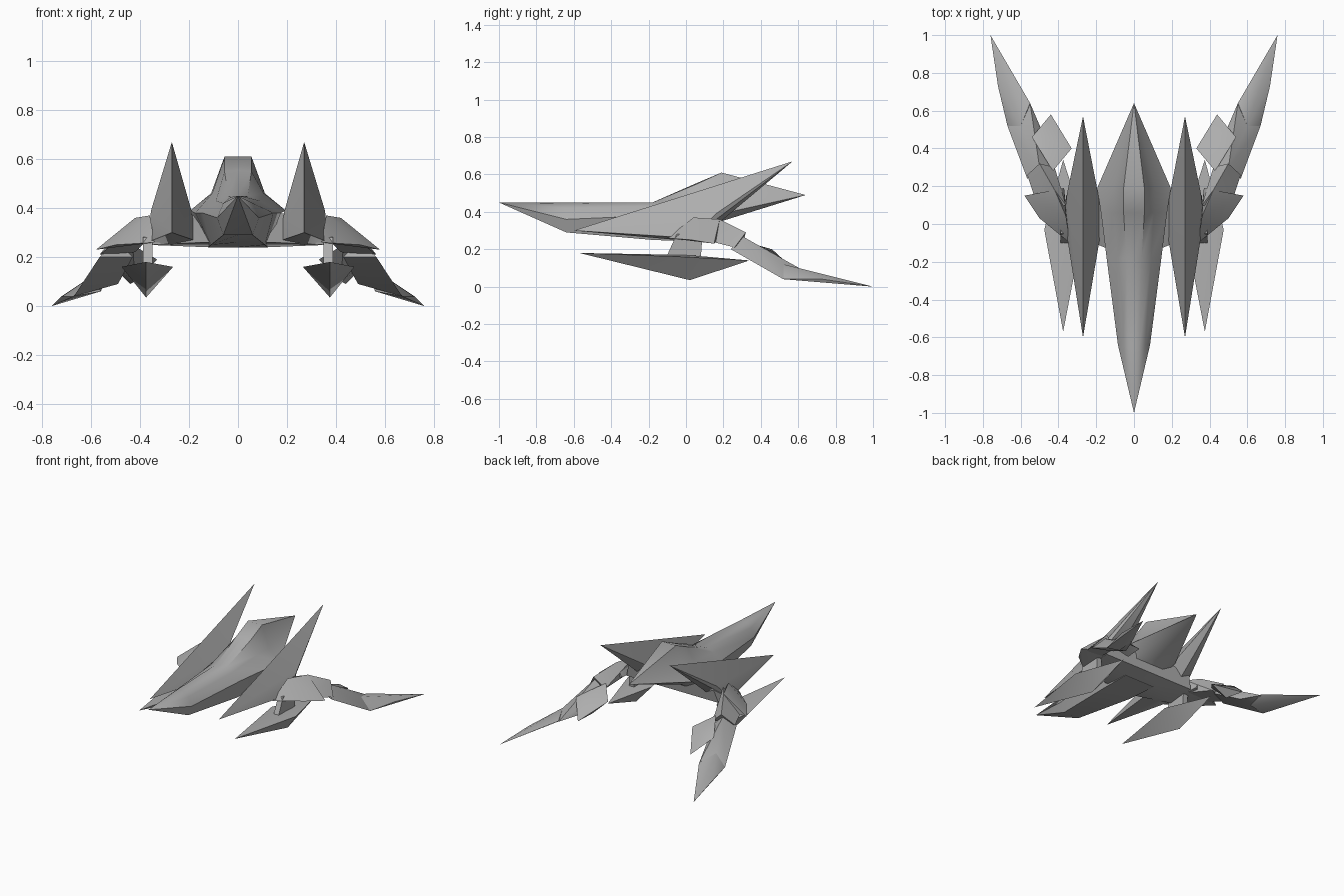
import bpy, bmesh, math

cube = bpy.data.objects.get("Cube")
if cube:
    bpy.data.objects.remove(cube, do_unlink=True)

gray = bpy.data.materials.new("hull gray")
gray.use_nodes = True
color = (0.42, 0.42, 0.42, 1)
gray.diffuse_color = color
gray.node_tree.nodes["Principled BSDF"].inputs["Base Color"].default_value = color


def finish(name, bm, mirrored, angle=40):
    bmesh.ops.recalc_face_normals(bm, faces=bm.faces[:])
    mesh = bpy.data.meshes.new(name)
    bm.to_mesh(mesh)
    bm.free()
    mesh.materials.append(gray)
    mesh.shade_smooth()
    mesh.set_sharp_from_angle(angle=math.radians(angle))
    obj = bpy.data.objects.new(name, mesh)
    bpy.context.collection.objects.link(obj)
    if mirrored:
        mod = obj.modifiers.new("Mirror", 'MIRROR')
        mod.use_mirror_merge = False
    return obj


def shard(name, points, mirrored=True, angle=40):
    """Faceted solid stretched around a few corner points."""
    bm = bmesh.new()
    verts = [bm.verts.new(p) for p in points]
    res = bmesh.ops.convex_hull(bm, input=verts)
    loose = [v for v in bm.verts if not v.link_faces]
    bmesh.ops.delete(bm, geom=loose, context='VERTS')
    return finish(name, bm, mirrored, angle)


def loft(name, sections):
    """Skin over symmetric sections (y, half outline from top to bottom)."""
    bm = bmesh.new()
    rings = []
    for y, half in sections:
        ring = half + [(-x, z) for x, z in half[-2:0:-1]]
        rings.append([bm.verts.new((x, y, z)) for x, z in ring])
    n = len(rings[0])
    for a, b in zip(rings, rings[1:]):
        for i in range(n):
            j = (i + 1) % n
            bm.faces.new((a[i], a[j], b[j], b[i]))
    bmesh.ops.remove_doubles(bm, verts=bm.verts[:], dist=0.0005)
    return finish(name, bm, False)


# Main hull: long nose, raised cabin, pointed tail
loft("main_hull", [
    (-1.0, [(0, .45)] * 6),
    (-.64, [(0, .45), (.03, .445), (.06, .42), (.085, .36), (.06, .29), (0, .29)]),
    (-.18, [(0, .45), (.04, .45), (.09, .43), (.145, .38), (.11, .25), (0, .26)]),
    (.06, [(0, .555), (.055, .55), (.105, .46), (.175, .38), (.12, .24), (0, .24)]),
    (.19, [(0, .61), (.055, .61), (.11, .46), (.195, .39), (.11, .35), (0, .35)]),
    (.64, [(0, .49)] * 6),
])

# Cross body joining hull and fins
shard("cross_body", [(s * x, y, z) for s in (-1, 1) for x, y, z in (
    (.14, -.13, .26), (.37, -.04, .25), (.36, .15, .27), (.12, .08, .24),
    (.16, .17, .38), (.33, .17, .37))], False)

# Upswept blade fins
shard("blade_fin", [
    (.27, -.6, .3), (.27, .57, .67), (.19, .16, .39), (.355, .16, .39),
    (.168, .0, .265), (.37, .03, .26), (.27, -.05, .25), (.27, .08, .26)])

# Drooping shoulder shards
shard("shoulder_shard", [
    (.34, -.1, .26), (.36, .04, .37), (.42, .18, .36), (.58, .15, .23),
    (.5, .03, .25), (.37, .19, .27)])

# Rear limbs: upper part, lower part, spike
shard("upper_limb", [
    (.36, .1, .36), (.42, .18, .36), (.37, .1, .27), (.5, .06, .26),
    (.5, .32, .29), (.565, .26, .21), (.42, .3, .22)])
shard("lower_limb", [
    (.5, .3, .27), (.565, .24, .2), (.43, .3, .2), (.67, .52, .04),
    (.55, .64, .08), (.6, .52, .12), (.49, .5, .09)])
shard("limb_spike", [
    (.67, .52, .04), (.55, .64, .085), (.6, .52, .12), (.56, .52, .06),
    (.72, .73, .04), (.76, 1, 0)])
shard("limb_plate", [
    (.44, .58, .09), (.33, .4, .19), (.43, .28, .25), (.54, .46, .19),
    (.42, .44, .1), (.47, .46, .2)])

# Underslung pods and their pylons
shard("pod", [
    (.375, -.57, .18), (.375, .34, .14), (.265, .0, .16), (.475, -.03, .16),
    (.375, .02, .035), (.375, .0, .17)])
shard("pod_pylon", [
    (x, y, z) for x in (.35, .388)
    for y, z in ((-.1, .17), (.08, .165), (-.05, .28), (.09, .3))])
